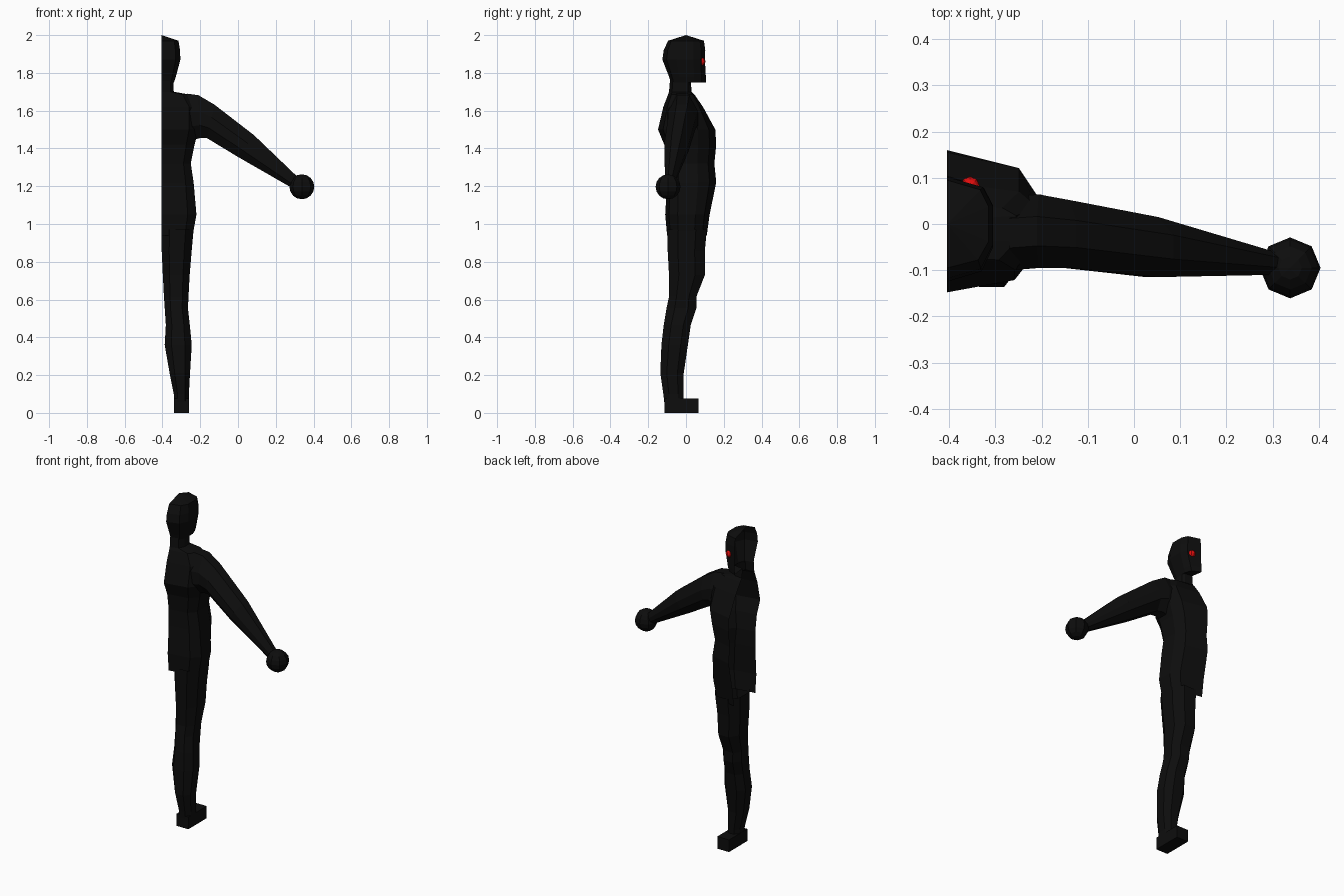
import bpy, bmesh, math

CUT = -0.405  # plane where the half figure is open


def material(name, rgb):
    m = bpy.data.materials.new(name)
    m.diffuse_color = (*rgb, 1)
    return m


BLACK = material("near_black", (0.004, 0.004, 0.004))
RED = material("eye_red", (0.75, 0.004, 0.004))


def finish(name, bm, mat):
    bmesh.ops.remove_doubles(bm, verts=bm.verts, dist=0.0005)
    bmesh.ops.recalc_face_normals(bm, faces=bm.faces)
    me = bpy.data.meshes.new(name)
    bm.to_mesh(me)
    bm.free()
    me.materials.append(mat)
    ob = bpy.data.objects.new(name, me)
    bpy.context.collection.objects.link(ob)
    return ob


def loft(name, rings, closed, cap_end=False):
    """Skin a list of equal-length point rings."""
    bm = bmesh.new()
    rows = [[bm.verts.new(p) for p in r] for r in rings]
    n = len(rows[0])
    for a, b in zip(rows, rows[1:]):
        for i in range(n if closed else n - 1):
            j = (i + 1) % n
            bm.faces.new((a[i], a[j], b[j], b[i]))
    if cap_end:
        bm.faces.new(rows[-1])
    return finish(name, bm, BLACK)


def half_ring(z, w, yf, yb):
    shape = [(0, yf), (0.8, yf * 0.78), (1, yf * 0.4),
             (1, yb * 0.4), (0.75, yb * 0.82), (0, yb)]
    return [(CUT + w * u, y, z) for u, y in shape]


# Half torso and neck: z, width, front y, back y
torso = [(0.94, 0.165, 0.11, -0.1), (1.05, 0.185, 0.125, -0.11),
         (1.22, 0.17, 0.16, -0.1), (1.32, 0.155, 0.15, -0.1),
         (1.42, 0.175, 0.16, -0.115), (1.5, 0.195, 0.155, -0.148),
         (1.62, 0.195, 0.09, -0.12), (1.685, 0.15, 0.045, -0.095),
         (1.7, 0.065, 0.03, -0.09), (1.76, 0.063, 0.025, -0.085)]
loft("torso", [half_ring(*r) for r in torso], False)

# Half head with a flat jaw underside
head = [(1.76, 0.06, 0.025, -0.08), (1.75, 0.066, 0.105, -0.08),
        (1.78, 0.076, 0.105, -0.09), (1.87, 0.1, 0.1, -0.125),
        (1.92, 0.098, 0.102, -0.118), (1.97, 0.09, 0.095, -0.095),
        (2.0, 0, 0, 0)]
loft("head", [half_ring(*r) for r in head], False)

# Leg: z, inner x, outer x, front y, back y
leg = [(0.97, -0.405, -0.235, 0.11, -0.1), (0.86, -0.404, -0.245, 0.1, -0.097),
       (0.73, -0.398, -0.256, 0.1, -0.09), (0.615, -0.392, -0.262, 0.055, -0.09),
       (0.555, -0.388, -0.265, 0.055, -0.103), (0.465, -0.382, -0.255, 0.025, -0.118),
       (0.36, -0.388, -0.245, 0.01, -0.13), (0.21, -0.362, -0.254, -0.012, -0.136),
       (0.1, -0.34, -0.26, -0.012, -0.12), (0.04, -0.338, -0.26, -0.012, -0.113)]


def leg_ring(z, x0, x1, yf, yb):
    cx, cy, rx, ry = (x0 + x1) / 2, (yf + yb) / 2, (x1 - x0) / 2, (yf - yb) / 2
    shape = [(1, 0.45), (0.5, 1), (-0.5, 1), (-1, 0.45),
             (-1, -0.45), (-0.5, -1), (0.5, -1), (1, -0.45)]
    return [(cx + rx * u, cy + ry * v, z) for u, v in shape]


loft("leg", [leg_ring(*r) for r in leg], True, True)

# Foot block
bm = bmesh.new()
bmesh.ops.create_cube(bm, size=1)
for v in bm.verts:
    v.co = (-0.3 + v.co.x * 0.08, -0.025 + v.co.y * 0.18, 0.0375 + v.co.z * 0.075)
finish("foot", bm, BLACK)

# Arm: top x, top z, bottom x, bottom z, front y, back y
arm = [(-0.27, 1.69, -0.26, 1.44, 0.06, -0.1), (-0.21, 1.682, -0.2, 1.455, 0.064, -0.095),
       (-0.125, 1.632, -0.165, 1.455, 0.052, -0.095), (0.085, 1.47, 0.0, 1.355, 0.015, -0.115),
       (0.325, 1.24, 0.27, 1.2, -0.06, -0.11)]


def arm_ring(xt, zt, xb, zb, yf, yb):
    mid, ry = (yf + yb) / 2, (yf - yb) / 2
    shape = [(0.4, 1), (1, 0.62), (1, 0.3), (0.4, 0), (-0.4, 0),
             (-1, 0.3), (-1, 0.62), (-0.4, 1)]
    return [(xb + (xt - xb) * t, mid + ry * u, zb + (zt - zb) * t) for u, t in shape]


loft("arm", [arm_ring(*r) for r in arm], True, True)


# Hand and eye balls
def ball(name, loc, radius, mat):
    bm = bmesh.new()
    bmesh.ops.create_uvsphere(bm, u_segments=8, v_segments=8, radius=radius)
    bmesh.ops.translate(bm, verts=bm.verts, vec=loc)
    finish(name, bm, mat)


ball("hand", (0.338, -0.095, 1.197), 0.066, BLACK)
ball("eye", (-0.355, 0.082, 1.86), 0.021, RED)
